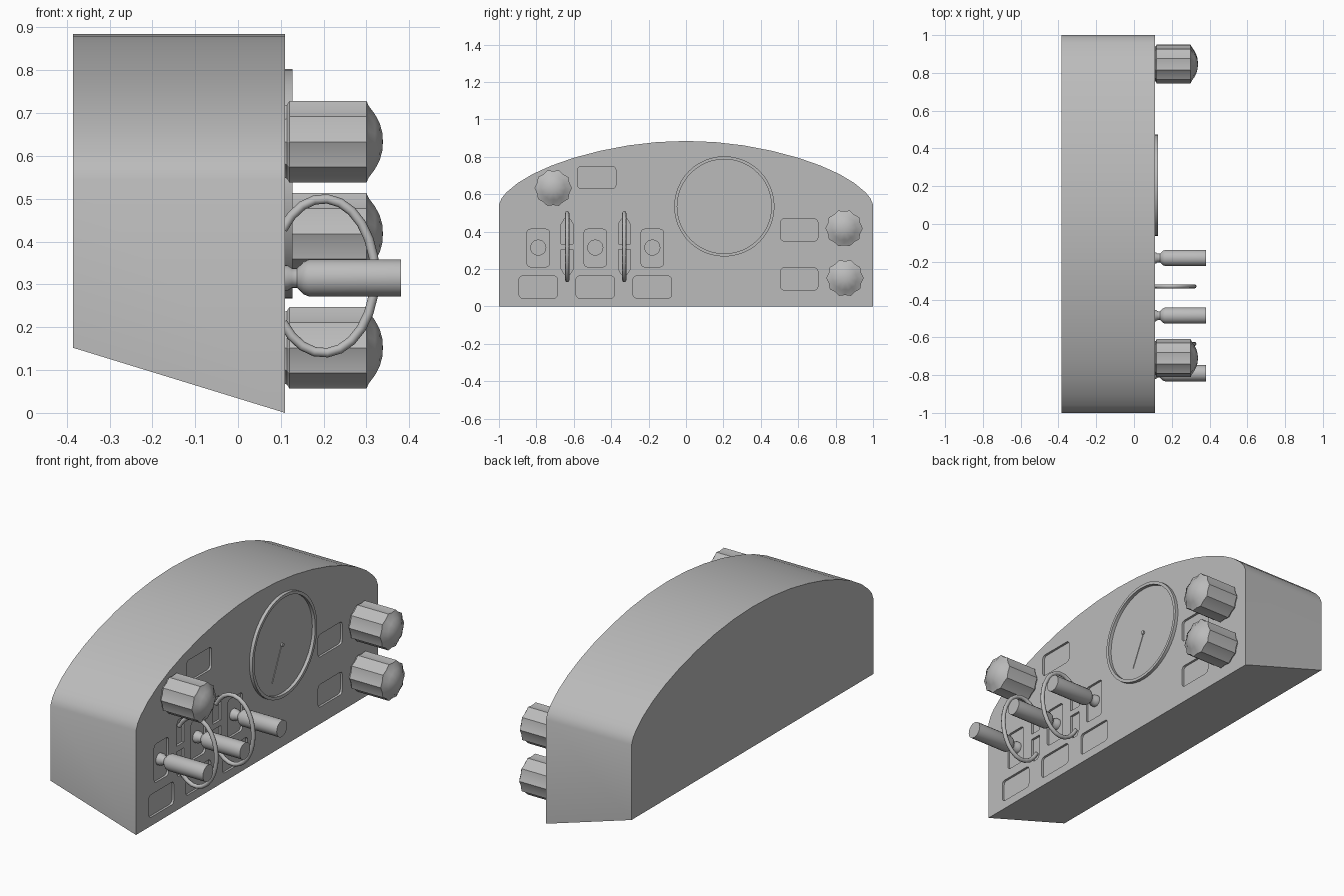
import bpy, bmesh, math
from mathutils import Vector

if "Cube" in bpy.data.objects:
    bpy.data.objects.remove(bpy.data.objects["Cube"])

mat = bpy.data.materials.new("plain grey")
mat.diffuse_color = (0.5, 0.5, 0.5, 1)
mat.use_nodes = True
mat.node_tree.nodes["Principled BSDF"].inputs["Base Color"].default_value = mat.diffuse_color
FRONT, BACK = 0.11, -0.385


def make(name, bm, smooth=None):
    bmesh.ops.recalc_face_normals(bm, faces=bm.faces)
    me = bpy.data.meshes.new(name)
    bm.to_mesh(me)
    bm.free()
    ob = bpy.data.objects.new(name, me)
    bpy.context.collection.objects.link(ob)
    me.materials.append(mat)
    if smooth:
        shade(ob, smooth)
    return ob


def shade(ob, angle):
    bpy.ops.object.select_all(action='DESELECT')
    ob.select_set(True)
    bpy.context.view_layer.objects.active = ob
    bpy.ops.object.shade_smooth_by_angle(angle=math.radians(angle))


def prism(bm, outline, x0, x1):
    """Extrude a (y, z) outline along x."""
    a = [bm.verts.new((x0, y, z)) for y, z in outline]
    b = [bm.verts.new((x1, y, z)) for y, z in outline]
    n = len(a)
    for i in range(n):
        bm.faces.new((a[i], a[(i + 1) % n], b[(i + 1) % n], b[i]))
    bm.faces.new(a)
    bm.faces.new(b)
    return a, b


def rounded(y0, y1, z0, z1, r=0.018):
    pts = []
    for k, (cy, cz) in enumerate([(y1 - r, z1 - r), (y0 + r, z1 - r),
                                  (y0 + r, z0 + r), (y1 - r, z0 + r)]):
        for s in range(4):
            t = math.pi / 2 * (k + s / 3)
            pts.append((cy + r * math.cos(t), cz + r * math.sin(t)))
    return pts


def lathe(name, profile, y, z, sides, flute=1.0, closed=False, smooth=35):
    """Turn an (x, radius) profile around an x axis; every other column may be fluted."""
    bm = bmesh.new()
    rings = []
    for x, r in profile:
        ring = []
        for i in range(sides):
            t = 2 * math.pi * i / sides
            rr = r * (flute if i % 2 else 1)
            ring.append(bm.verts.new((x, y + rr * math.cos(t), z + rr * math.sin(t))))
        rings.append(ring)
    pairs = list(zip(rings, rings[1:])) + ([(rings[-1], rings[0])] if closed else [])
    for a, b in pairs:
        for i in range(sides):
            j = (i + 1) % sides
            bm.faces.new((a[i], a[j], b[j], b[i]))
    if not closed:
        bm.faces.new(rings[0])
        bm.faces.new(rings[-1])
    return make(name, bm, smooth)


# Arched housing with sloping underside
half = [(1, 0.545), (0.985, 0.58), (0.96, 0.61), (0.9, 0.66), (0.82, 0.708), (0.72, 0.753),
        (0.6, 0.795), (0.46, 0.832), (0.31, 0.861), (0.155, 0.879)]
arch = half + [(0, 0.885)] + [(-y, z) for y, z in reversed(half)]
bm = bmesh.new()
back, front = prism(bm, [(1, 0)] + arch + [(-1, 0)], BACK, FRONT)
back[0].co.z = back[-1].co.z = 0.152
housing = make("housing", bm)

# Shallow recesses in the panel
TOGGLES, GUARDS, TZ = (-0.79, -0.485, -0.18), (-0.635, -0.33), 0.315
rects = [(-0.58, -0.375, 0.63, 0.748), (0.505, 0.705, 0.35, 0.468), (0.505, 0.705, 0.088, 0.206)]
rects += [(y - 0.103, y + 0.103, 0.045, 0.163) for y in TOGGLES]
rects += [(y - 0.06, y + 0.06, 0.212, 0.413) for y in TOGGLES]
bm = bmesh.new()
for r in rects:
    prism(bm, rounded(*r), FRONT - 0.012, FRONT + 0.05)
for y in GUARDS:
    for s in (-1, 1):
        prism(bm, [(y - 0.032, 0.32 + s * 0.015), (y + 0.032, 0.32 + s * 0.015),
                   (y + 0.032, 0.32 + s * 0.12), (y + 0.015, 0.32 + s * 0.148),
                   (y - 0.015, 0.32 + s * 0.148), (y - 0.032, 0.32 + s * 0.12)],
              FRONT - 0.012, FRONT + 0.05)
cutter = make("recess_cutter", bm)
cutter.hide_render = True
mod = housing.modifiers.new("recesses", 'BOOLEAN')
mod.operation, mod.solver, mod.object = 'DIFFERENCE', 'EXACT', cutter
bpy.context.view_layer.objects.active = housing
bpy.ops.object.modifier_apply(modifier="recesses")
bpy.data.objects.remove(cutter)
shade(housing, 30)

# Fluted knobs with domed caps
knob = [(0.105, 0.088), (0.114, 0.09), (0.12, 0.1), (0.3, 0.1), (0.305, 0.088),
        (0.32, 0.067), (0.331, 0.045), (0.337, 0.022), (0.338, 0.005)]
for i, (y, z) in enumerate([(-0.71, 0.633), (0.845, 0.418), (0.85, 0.152)]):
    lathe(f"knob_{i + 1}", knob, y, z, 20, 0.91, smooth=25)

# Toggle levers
lever = [(0.095, 0.03), (0.116, 0.03), (0.126, 0.023), (0.138, 0.023), (0.144, 0.029),
         (0.153, 0.038), (0.165, 0.043), (0.38, 0.043)]
for i, y in enumerate(TOGGLES):
    lathe(f"toggle_lever_{i + 1}", lever, y, TZ, 20)

# Looped guards between the levers
for i, y in enumerate(GUARDS):
    bm = bmesh.new()
    rings = []
    for k in range(21):
        t = math.radians(-143 + 286 * k / 20)
        p = Vector((0.2 + 0.12 * math.cos(t), y, 0.32 + 0.18 * math.sin(t)))
        n = Vector((math.cos(t) / 0.12, 0, math.sin(t) / 0.18)).normalized()
        rings.append([bm.verts.new(p + 0.011 * (n * math.cos(a) + Vector((0, math.sin(a), 0))))
                      for a in (math.pi / 4 * j for j in range(8))])
    for a, b in zip(rings, rings[1:]):
        for j in range(8):
            bm.faces.new((a[j], a[(j + 1) % 8], b[(j + 1) % 8], b[j]))
    bm.faces.new(rings[0])
    bm.faces.new(rings[-1])
    make(f"lever_guard_{i + 1}", bm, 50)

# Gauge: raised rim, hub and thin needle
GY, GZ = 0.205, 0.535
lathe("gauge_rim", [(0.105, 0.268), (0.127, 0.268), (0.127, 0.252), (0.105, 0.252)],
      GY, GZ, 48, closed=True)
lathe("gauge_hub", [(0.105, 0.01), (0.118, 0.01)], GY, GZ, 12)
bm = bmesh.new()
prism(bm, [(GY - 0.004, GZ), (GY + 0.004, GZ), (GY - 0.078, GZ - 0.17), (GY - 0.082, GZ - 0.17)],
      0.108, 0.113)
make("gauge_needle", bm)
